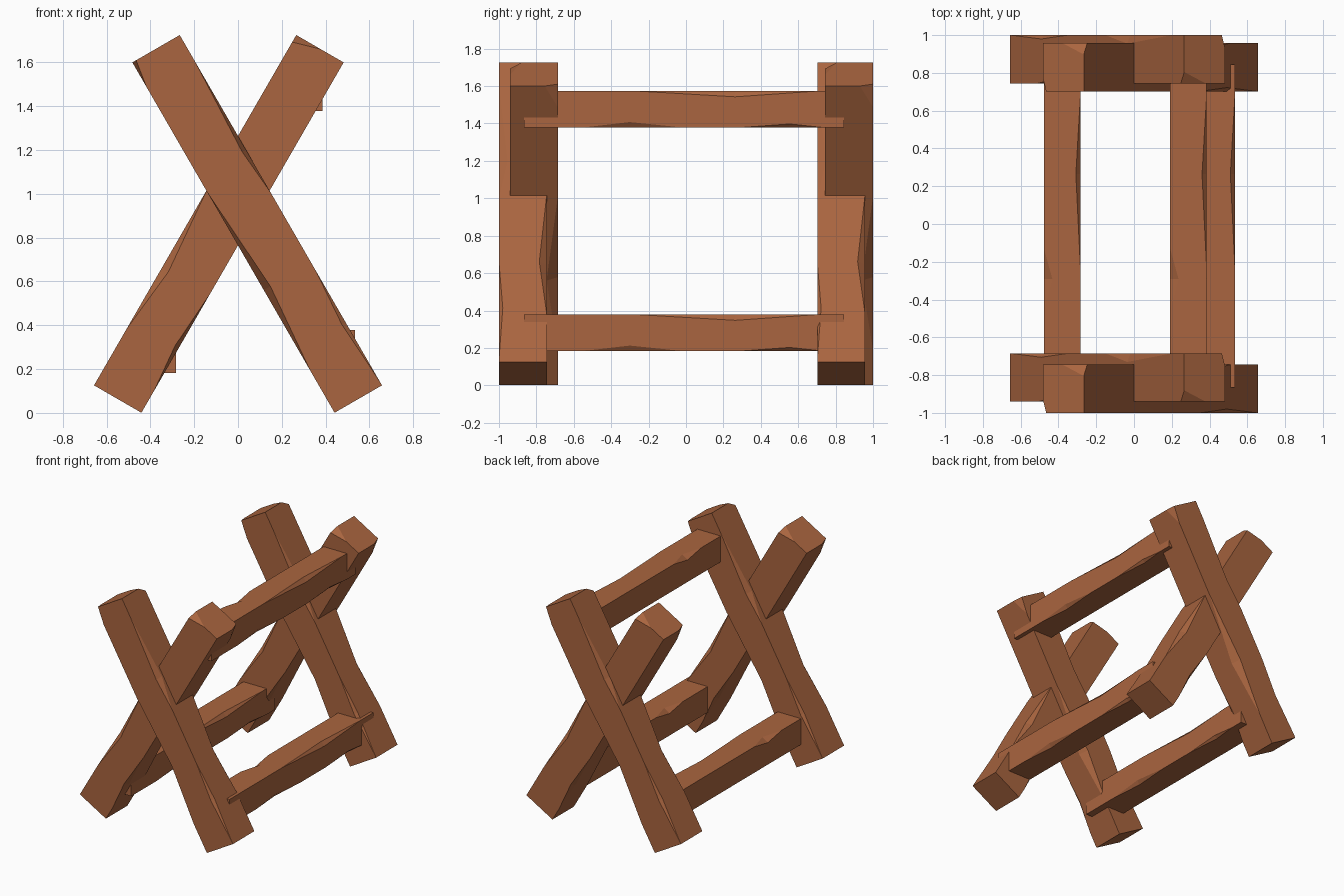
import bpy, bmesh
from math import radians, sin, cos
from mathutils import Vector

if "Cube" in bpy.data.objects:
    bpy.data.objects.remove(bpy.data.objects["Cube"])

wood = bpy.data.materials.new("brown_wood")
wood.diffuse_color = (0.40, 0.13, 0.05, 1)
wood.use_nodes = True
wood.node_tree.nodes["Principled BSDF"].inputs["Base Color"].default_value = wood.diffuse_color


def chip_at(chips, corner, t):
    """Depth of the hewn corner at fraction t along the timber."""
    dv = dw = 0.0
    for c, t0, tp, t1, a, b in chips:
        if c == corner and t0 <= t <= t1:
            k = (t - t0) / (tp - t0) if t <= tp else (t1 - t) / (t1 - tp)
            dv, dw = max(dv, a * k), max(dw, b * k)
    return dv, dw


def timber(name, centre, u, v, w, size, chips):
    """Square timber along u, with chips cut out of its four long edges."""
    length, width, depth = size
    stations = sorted({0.0, 1.0} | {t for c in chips for t in c[1:4]})
    bm = bmesh.new()
    rings = []
    for t in stations:
        ring = []
        for sv, sw in ((1, 1), (-1, 1), (-1, -1), (1, -1)):
            dv, dw = chip_at(chips, (sv, sw), t)
            pair = [(sv * width / 2, sw * (depth / 2 - dw)),
                    (sv * (width / 2 - dv), sw * depth / 2)]
            if sv * sw < 0:
                pair.reverse()
            for a, b in pair:
                ring.append(bm.verts.new(centre + u * (t - 0.5) * length + v * a + w * b))
        rings.append(ring)
    for r, s in zip(rings, rings[1:]):
        for i in range(8):
            j = (i + 1) % 8
            bm.faces.new((r[i], r[j], s[j], s[i]))
    bm.faces.new(rings[0])
    bm.faces.new(rings[-1])
    bmesh.ops.remove_doubles(bm, verts=bm.verts, dist=0.0005)
    bmesh.ops.dissolve_limit(bm, angle_limit=radians(0.5), verts=bm.verts, edges=bm.edges)
    bmesh.ops.recalc_face_normals(bm, faces=bm.faces)
    mesh = bpy.data.meshes.new(name)
    bm.to_mesh(mesh)
    bm.free()
    mesh.materials.append(wood)
    bpy.context.collection.objects.link(bpy.data.objects.new(name, mesh))


# Chips: corner, start, deepest point, end, cut across, cut in depth
leg_chips = [
    ((1, -1), 0.55, 0.673, 0.925, 0.02, 0.045),
    ((1, -1), 0.01, 0.18, 0.33, 0.02, 0.02),
    ((1, 1), 0.16, 0.335, 0.56, 0.035, 0.04),
    ((1, 1), 0.98, 1.0, 1.0, 0.13, 0.06),
    ((-1, -1), 0.12, 0.35, 0.63, 0.035, 0.06),
    ((-1, -1), 0.93, 1.0, 1.0, 0.02, 0.07),
    ((-1, 1), 0.06, 0.185, 0.34, 0.02, 0.03),
]
rail_chips = [
    ((1, 1), 0.36, 0.66, 0.91, 0.025, 0.03),
    ((1, -1), 0.18, 0.33, 0.50, 0.02, 0.03),
    ((1, -1), 0.67, 0.83, 0.94, 0.02, 0.02),
    ((-1, 1), 0.24, 0.335, 0.43, 0.045, 0.03),
]

# Crossed legs: the second of each pair is the first turned half round
for end, y_a, y_b in (("front", -0.872, -0.813), ("back", 0.83, 0.872)):
    for side, s, y in (("right", 1, y_a), ("left", -1, y_b)):
        timber(f"{end}_leg_{side}", Vector((0.0875 * s, y, 0.863)),
               Vector((-sin(radians(30)) * s, 0, cos(radians(30)))),
               Vector((cos(radians(30)) * s, 0, sin(radians(30)))),
               Vector((0, s, 0)), (1.847, 0.25, 0.255), leg_chips)

# Rails joining the two crosses
for name, x, z in (("top_rail", 0.288, 1.475),
                   ("lower_rail_right", 0.438, 0.28),
                   ("lower_rail_left", -0.38, 0.28)):
    timber(name, Vector((x, -0.01, z)), Vector((0, 1, 0)), Vector((1, 0, 0)),
           Vector((0, 0, 1)), (1.71, 0.194, 0.195), rail_chips)
